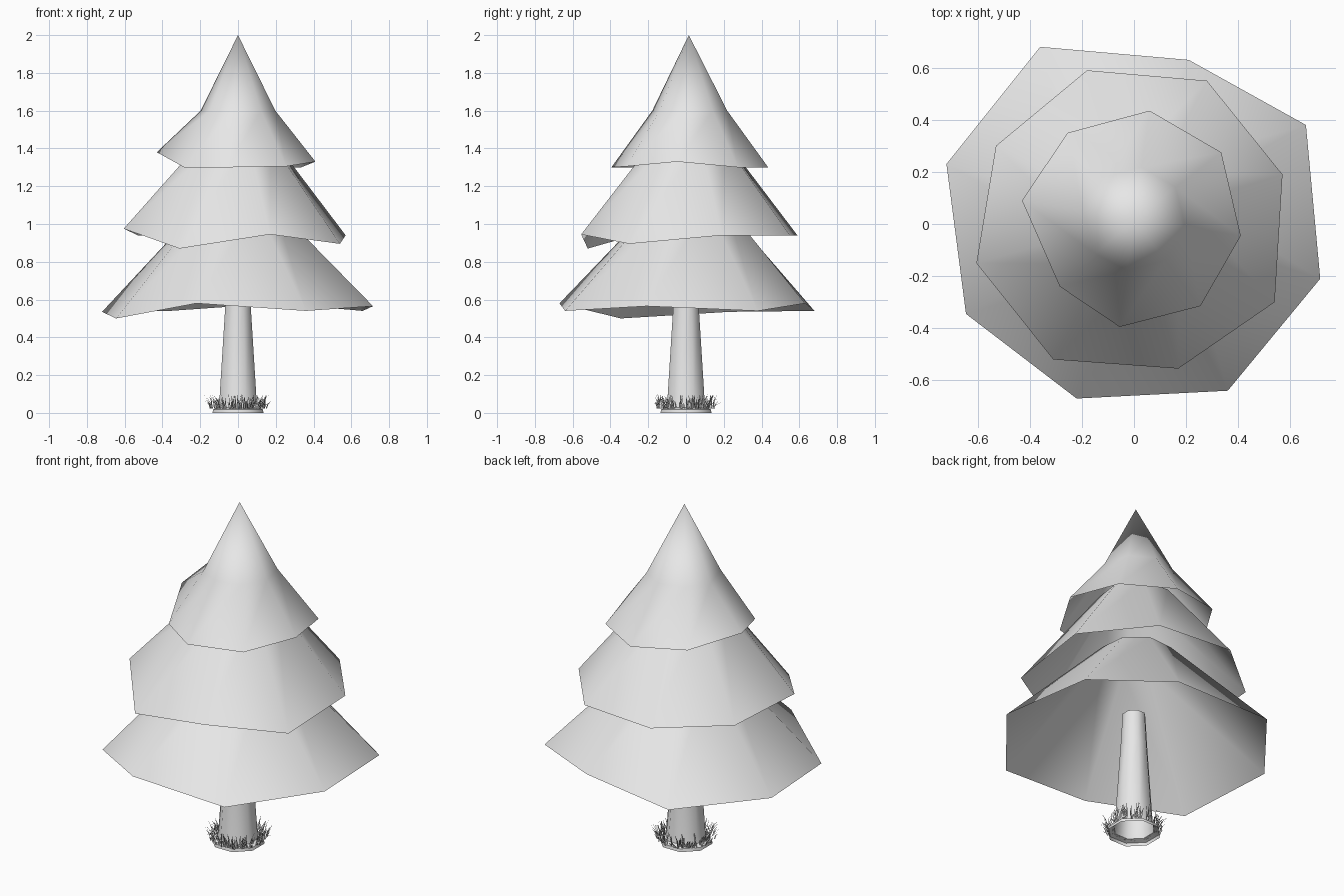
import bpy
import bmesh
import math
import random
from mathutils import Vector

cube = bpy.data.objects.get("Cube")
if cube:
    bpy.data.objects.remove(cube, do_unlink=True)

random.seed(4)

# One plain grey for the whole tree
grey = bpy.data.materials.new("plain_grey")
grey.use_nodes = True
grey_value = (0.8, 0.8, 0.8, 1)
grey.diffuse_color = grey_value
grey.node_tree.nodes["Principled BSDF"].inputs["Base Color"].default_value = grey_value


def finish(bm, name, smooth=True):
    """Turn a bmesh into a named object."""
    for face in bm.faces:
        face.smooth = smooth
    mesh = bpy.data.meshes.new(name)
    bm.to_mesh(mesh)
    bm.free()
    mesh.materials.append(grey)
    obj = bpy.data.objects.new(name, mesh)
    bpy.context.collection.objects.link(obj)
    return obj


def bridge(bm, lower, upper):
    """Join two equal rings, listed anticlockwise, with outward-facing quads."""
    count = len(lower)
    for i in range(count):
        j = (i + 1) % count
        bm.faces.new((lower[i], lower[j], upper[j], upper[i]))


def foliage_tier(name, corners, neck_radius, neck_height, tip_height=None):
    """Open skirt rising from an irregular rim to a narrow neck, with an optional tip."""
    bm = bmesh.new()
    centre = Vector((0, 0.02, 0))
    rim, neck = [], []
    for corner in reversed(corners):
        outward = Vector(corner) - centre
        outward.z = 0
        rim.append(bm.verts.new(corner))
        neck.append(bm.verts.new(centre + outward.normalized() * neck_radius
                                 + Vector((0, 0, neck_height))))
    bridge(bm, rim, neck)
    if tip_height:
        tip = bm.verts.new((0, 0.015, tip_height))
        for i in range(len(neck)):
            bm.faces.new((neck[i], neck[(i + 1) % len(neck)], tip))
    return finish(bm, name)


# Foliage: three open skirts, rims listed clockwise from the back
foliage_tier("lower_foliage", [
    (-.36, .68, .54), (.21, .63, .58), (.66, .38, .54), (.715, -.21, .565),
    (.36, -.64, .54), (-.22, -.67, .58), (-.645, -.345, .5), (-.72, .23, .535),
], neck_radius=0.2, neck_height=1.1)

foliage_tier("middle_foliage", [
    (-.18, .59, .94), (.28, .55, .94), (.57, .19, .94), (.54, -.3, .895),
    (.17, -.555, .945), (-.31, -.52, .87), (-.605, -.15, .975), (-.53, .3, .94),
], neck_radius=0.2, neck_height=1.44)

foliage_tier("upper_foliage", [
    (.06, .435, 1.3), (.335, .275, 1.3), (.41, -.045, 1.33), (.255, -.315, 1.305),
    (-.055, -.395, 1.3), (-.285, -.24, 1.3), (-.43, .09, 1.38), (-.255, .35, 1.33),
], neck_radius=0.2, neck_height=1.6, tip_height=2)

# Trunk: open tapering tube with a flared foot
bm = bmesh.new()
sides = 8
last = None
for radius, height in ((0.146, 0), (0.143, 0.018), (0.113, 0.028),
                       (0.107, 0.06), (0.074, 0.55), (0.064, 0.73)):
    ring = []
    for k in range(sides):
        turn = math.tau * (k + 0.5) / sides
        ring.append(bm.verts.new((radius * math.cos(turn), radius * math.sin(turn), height)))
    if last:
        bridge(bm, last, ring)
    last = ring
trunk = finish(bm, "trunk")
bpy.ops.object.select_all(action="DESELECT")
trunk.select_set(True)
bpy.context.view_layer.objects.active = trunk
bpy.ops.object.shade_smooth_by_angle(angle=math.radians(46))

# Grass: thin bent blades leaning outward around the trunk
bm = bmesh.new()
for _ in range(190):
    angle = random.uniform(0, math.tau)
    outward = Vector((math.cos(angle), math.sin(angle), 0))
    spin = angle + random.uniform(-1, 1)
    across = Vector((-math.sin(spin), math.cos(spin), 0)) * random.uniform(0.003, 0.005)
    root = outward * random.uniform(0.11, 0.155) + Vector((0, 0, 0.022))
    height = random.uniform(0.03, 0.08)
    lean = outward * random.uniform(0, 0.04) + across * random.uniform(-4, 4)
    middle = root + lean * 0.35 + Vector((0, 0, height * 0.55))
    end = root + lean + Vector((0, 0, height))
    a, b, c, d, e = [bm.verts.new(p) for p in (
        root - across, root + across, middle + across * 0.7, middle - across * 0.7, end)]
    bm.faces.new((a, b, c, d))
    bm.faces.new((d, c, e))
finish(bm, "grass", smooth=False)
